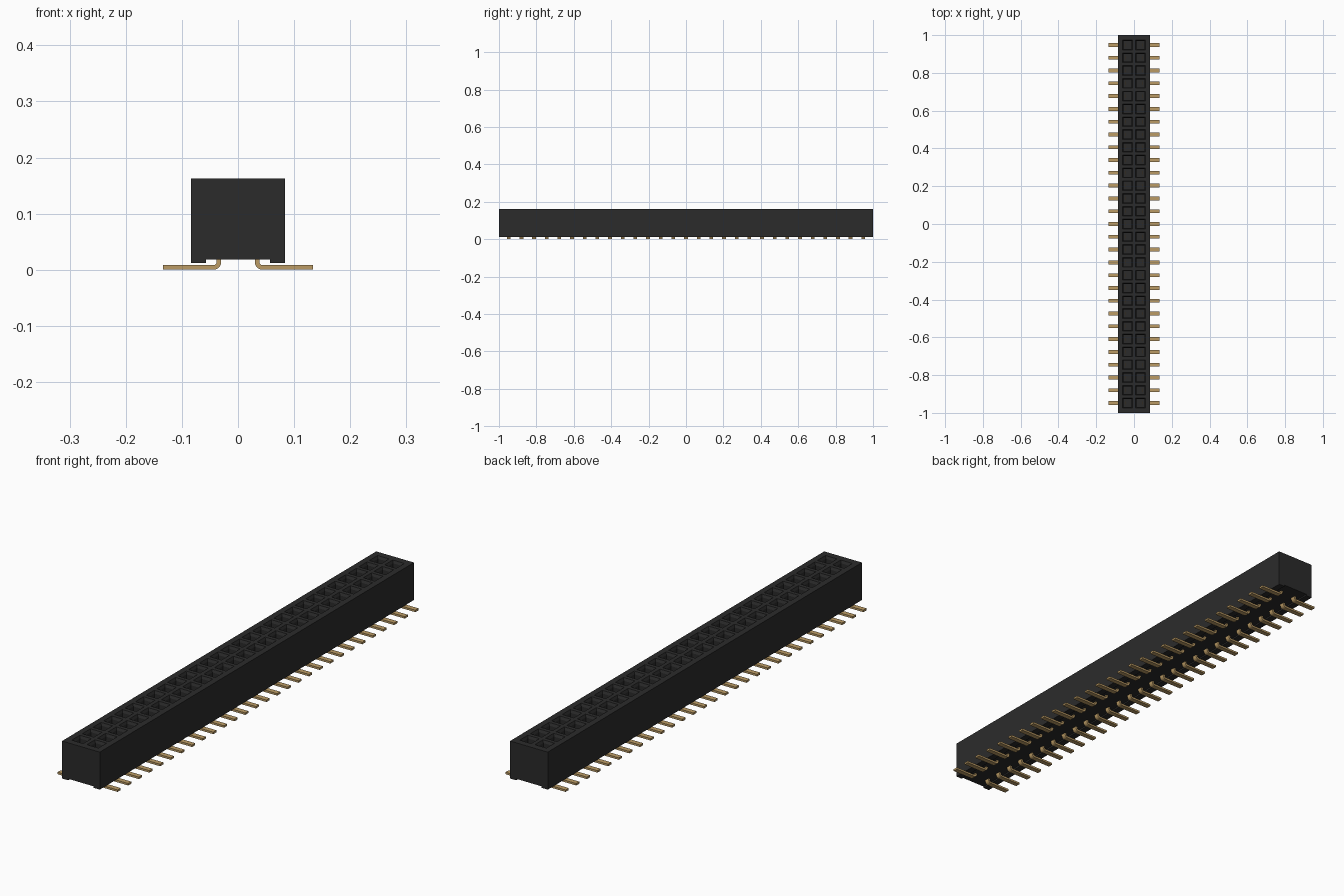
import bpy, bmesh, math

cube = bpy.data.objects.get("Cube")
if cube:
    bpy.data.objects.remove(cube, do_unlink=True)

COUNT = 29            # positions per row
PITCH = 0.0677
ROW_X = PITCH / 2     # distance of each row from the centre line
HALF_W, TOP, RAIL_Z, BASE_Z = 0.084, 0.163, 0.012, 0.018
PIN_YS = [(i - (COUNT - 1) / 2) * PITCH for i in range(COUNT)]


def material(name, rgb, rough, metal=0.0):
    m = bpy.data.materials.new(name)
    m.use_nodes = True
    m.diffuse_color = (*rgb, 1)
    bsdf = m.node_tree.nodes["Principled BSDF"]
    bsdf.inputs["Base Color"].default_value = (*rgb, 1)
    bsdf.inputs["Roughness"].default_value = rough
    bsdf.inputs["Metallic"].default_value = metal
    return m


black = material("black plastic", (0.024, 0.024, 0.024), 0.6)
gold = material("gold plating", (0.50, 0.33, 0.13), 0.4)


def finish(name, bm, mat):
    bmesh.ops.recalc_face_normals(bm, faces=bm.faces)
    mesh = bpy.data.meshes.new(name)
    bm.to_mesh(mesh)
    bm.free()
    mesh.materials.append(mat)
    obj = bpy.data.objects.new(name, mesh)
    bpy.context.collection.objects.link(obj)
    return obj


def loft(bm, profile, ys):
    """Sweep a closed x-z profile through the given y stations and cap it."""
    rings = [[bm.verts.new((x, y, z)) for x, z in profile] for y in ys]
    n = len(profile)
    for a, b in zip(rings, rings[1:]):
        for i in range(n):
            j = (i + 1) % n
            bm.faces.new((a[i], a[j], b[j], b[i]))
    bm.faces.new(rings[0])
    bm.faces.new(rings[-1])


# Housing: channelled underside, top split into one cell per socket
half = [(0.0, TOP), (PITCH, TOP), (HALF_W, TOP), (HALF_W, RAIL_Z),
        (0.057, RAIL_Z), (0.057, BASE_Z)]
profile = half + [(-x, z) for x, z in reversed(half[1:])]
stations = [-1.0] + [(i - COUNT / 2) * PITCH for i in range(COUNT + 1)] + [1.0]
bm = bmesh.new()
loft(bm, profile, stations)
bmesh.ops.recalc_face_normals(bm, faces=bm.faces)

# Sockets: square opening, sloped lead-in, straight well
cells = []
for f in bm.faces:
    c = f.calc_center_median()
    if f.normal.z > 0.9 and c.z > TOP - 0.001 and abs(c.x) < PITCH and abs(c.y) < 0.97:
        cells.append(f)
bmesh.ops.inset_individual(bm, faces=cells, thickness=0.0115, depth=0)
bmesh.ops.inset_individual(bm, faces=cells, thickness=0.007, depth=-0.010)
wells = bmesh.ops.extrude_discrete_faces(bm, faces=cells)["faces"]
bmesh.ops.translate(bm, verts=list({v for f in wells for v in f.verts}), vec=(0, 0, -0.10))
finish("housing", bm, black)


# Solder pins: flat foot, rounded bend, short stem into the housing
def pin_profile(side):
    cx, cz, inner, outer = 0.044, 0.014, 0.006, 0.014
    arc = [math.radians(270 - 18 * i) for i in range(6)]
    pts = [(0.134, 0.0)]
    pts += [(cx + outer * math.cos(a), cz + outer * math.sin(a)) for a in arc]
    pts += [(cx - outer, 0.04), (cx - inner, 0.04)]
    pts += [(cx + inner * math.cos(a), cz + inner * math.sin(a)) for a in reversed(arc)]
    pts += [(0.134, 0.008)]
    return [(side * x, z) for x, z in pts]


for side, label in ((1, "left"), (-1, "right")):
    bm = bmesh.new()
    for y in PIN_YS:
        loft(bm, pin_profile(side), (y - 0.01, y + 0.01))
    pins = finish(label + "_solder_pins", bm, gold)
    bpy.ops.object.select_all(action="DESELECT")
    pins.select_set(True)
    bpy.context.view_layer.objects.active = pins
    bpy.ops.object.shade_smooth_by_angle(angle=math.radians(30))

    # Spring contacts against the outer wall of each well
    bm = bmesh.new()
    x0, x1 = side * (ROW_X + 0.0115), side * (ROW_X + 0.0145)
    blade = [(x0, 0.054), (x1, 0.054), (x1, 0.14), (x0, 0.14)]
    for y in PIN_YS:
        loft(bm, blade, (y - 0.009, y + 0.009))
    finish(label + "_spring_contacts", bm, gold)
